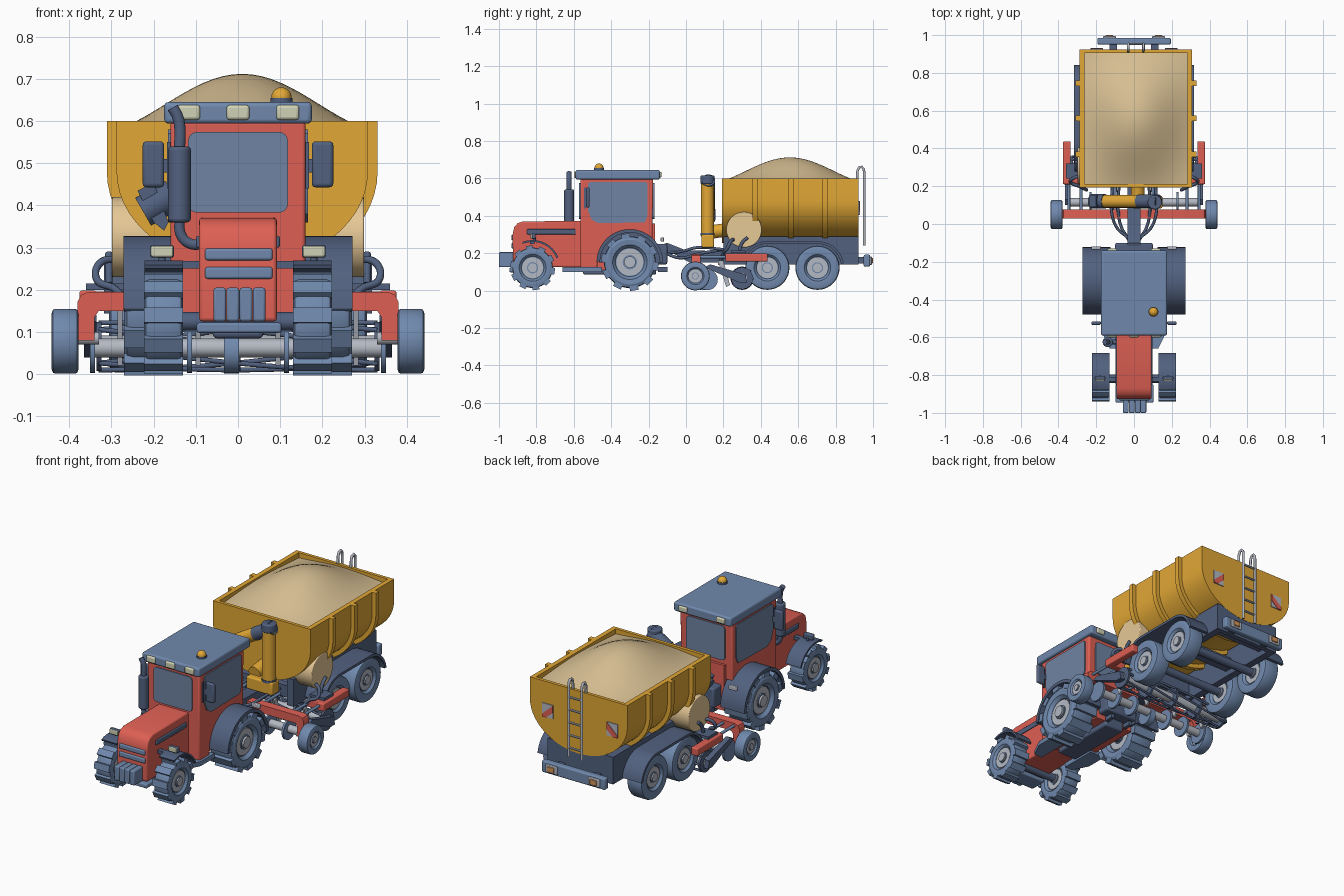
import bpy, bmesh, math
from mathutils import Vector, Matrix
from math import sin, cos, pi, radians

if "Cube" in bpy.data.objects:
    bpy.data.objects.remove(bpy.data.objects["Cube"])

def material(name, rgb):
    m = bpy.data.materials.new(name)
    lin = [(c / 255 / 12.92 if c < 11 else ((c / 255 + .055) / 1.055) ** 2.4) for c in rgb]
    m.diffuse_color = (*lin, 1)
    m.use_nodes = True
    m.node_tree.nodes["Principled BSDF"].inputs["Base Color"].default_value = m.diffuse_color
    return m

RED = material("red_paint", (222, 96, 84))
BLUE = material("steel_blue", (112, 137, 173))
DARK = material("dark_blue", (82, 97, 127))
GOLD = material("golden_yellow", (226, 168, 54))
TAN = material("drum_tan", (230, 200, 150))
SAND = material("sand", (214, 190, 146))
GRAY = material("light_gray", (180, 185, 195))
GLASS = material("window_glass", (112, 132, 163))
LAMP = material("lamp_cream", (208, 210, 182))
AMBER = material("amber", (216, 150, 90))

def finish(name, bm, mat, mirror=False, bev=0):
    bmesh.ops.recalc_face_normals(bm, faces=bm.faces)
    me = bpy.data.meshes.new(name)
    bm.to_mesh(me); bm.free()
    me.materials.append(mat)
    o = bpy.data.objects.new(name, me)
    bpy.context.collection.objects.link(o)
    if bev:
        b = o.modifiers.new("bevel", 'BEVEL')
        b.width, b.segments, b.limit_method = bev, 3, 'ANGLE'
    if mirror:
        o.modifiers.new("mirror", 'MIRROR').use_mirror_merge = False
    return o

def box(name, mat, x, y, z, mirror=False, bev=0):
    bm = bmesh.new()
    bmesh.ops.create_cube(bm, size=1)
    for v in bm.verts:
        v.co = [a[0] + (c + .5) * (a[1] - a[0]) for a, c in zip((x, y, z), v.co)]
    return finish(name, bm, mat, mirror, bev)

def cyl(name, mat, p0, p1, r, mirror=False, bev=0, seg=32):
    p0, p1 = Vector(p0), Vector(p1)
    d = p1 - p0
    bm = bmesh.new()
    M = Matrix.Translation((p0 + p1) / 2) @ d.to_track_quat('Z', 'Y').to_matrix().to_4x4()
    bmesh.ops.create_cone(bm, cap_ends=True, segments=seg, radius1=r, radius2=r, depth=d.length, matrix=M)
    return finish(name, bm, mat, mirror, bev)

def prism(name, mat, pts, axis, a, b, mirror=False, bev=0):
    """Extrude a (y,z) profile along x, (x,z) along y or (x,y) along z."""
    bm = bmesh.new()
    place = {'x': lambda p, t: (t, p[0], p[1]), 'y': lambda p, t: (p[0], t, p[1]), 'z': lambda p, t: (p[0], p[1], t)}[axis]
    A, B = [[bm.verts.new(place(p, t)) for p in pts] for t in (a, b)]
    bm.faces.new(A); bm.faces.new(B)
    for i in range(len(pts)):
        j = (i + 1) % len(pts)
        bm.faces.new((A[i], A[j], B[j], B[i]))
    return finish(name, bm, mat, mirror, bev)

def tube(name, mat, pts, r, mirror=False, smooth=True):
    for s in ((1, -1) if mirror else (1,)):
        cu = bpy.data.curves.new(name, 'CURVE')
        cu.dimensions, cu.bevel_depth, cu.bevel_resolution, cu.use_fill_caps = '3D', r, 3, True
        if smooth:
            sp = cu.splines.new('BEZIER'); sp.bezier_points.add(len(pts) - 1)
            for q, p in zip(sp.bezier_points, pts):
                q.co = (p[0] * s, p[1], p[2])
                q.handle_left_type = q.handle_right_type = 'AUTO'
        else:
            sp = cu.splines.new('POLY'); sp.points.add(len(pts) - 1)
            for q, p in zip(sp.points, pts):
                q.co = (p[0] * s, p[1], p[2], 1)
        cu.materials.append(mat)
        bpy.context.collection.objects.link(bpy.data.objects.new(name, cu))

def arc(cy, cz, r, a0, a1, n=20):
    return [(cy + r * cos(radians(a0 + (a1 - a0) * i / n)), cz + r * sin(radians(a0 + (a1 - a0) * i / n))) for i in range(n + 1)]

def wheel(name, x, y, z, R, w, lugs=0):
    T, h = R * (.9 if lugs else 1), w / 2
    prof = [(.5 * R, -h * .7), (.6 * R, -h * .95), (.86 * T, -h), (.97 * T, -h * .9), (T, -h * .7)]
    prof += [(r, -t) for r, t in reversed(prof)]
    n, bm = 40, bmesh.new()
    rows = [[bm.verts.new((x + t, y + r * cos(2 * pi * k / n), z + r * sin(2 * pi * k / n))) for r, t in prof] for k in range(n)]
    for k in range(n):
        A, B = rows[k], rows[(k + 1) % n]
        for i in range(len(prof)):
            j = (i + 1) % len(prof)
            bm.faces.new((A[i], A[j], B[j], B[i]))
    for i in range(lugs):          # straight full-width tread blocks
        M = Matrix.Translation((x, y, z)) @ Matrix.Rotation(2 * pi * (i + .25) / lugs, 4, 'X') @ Matrix.Translation((0, 0, R * .91)) @ Matrix.Diagonal((w, R * .3, R * .17, 1))
        bmesh.ops.create_cube(bm, size=1, matrix=M)
    finish(name + "_tyre", bm, BLUE, True)
    for part, m, r, t in (("rim", BLUE, .53, .62), ("hub", GRAY, .47, .72), ("hub_ring", BLUE, .25, .8), ("hub_cap", GRAY, .2, .95)):
        cyl(f"{name}_{part}", m, (x - h * t, y, z), (x + h * t, y, z), R * r, True)

# ---------- tractor ----------
wheel("front_wheel", .177, -.82, .122, .12, .092, 10)
wheel("rear_wheel", .2, -.30, .152, .154, .14, 10)
cyl("front_axle", DARK, (-.17, -.82, .125), (.17, -.82, .125), .022)
cyl("rear_axle", DARK, (-.2, -.30, .15), (.2, -.30, .15), .03)
box("gearbox", DARK, (-.06, .06), (-.55, -.16), (.085, .15), bev=.01)
prism("hood", RED, [(-.925, .125), (-.927, .30), (-.918, .34), (-.9, .36), (-.87, .37), (-.55, .372), (-.55, .125)], 'x', -.092, .092, bev=.008)
for z in (.24, .284):
    box("grille_slot", BLUE, (-.078, .082), (-.934, -.92), (z - .014, z + .014), bev=.006)
box("hood_side_vent", DARK, (.088, .099), (-.85, -.59), (.3, .328), True, .004)
box("front_bumper", BLUE, (-.098, .103), (-.945, -.85), (.098, .122), bev=.006)
for i in range(4):
    box("front_weight", BLUE, (-.058 + i * .031, -.028 + i * .031), (-1, -.92), (.125, .205), bev=.006)
prism("front_fender", DARK, arc(-.82, .122, .148, 22, 112) + arc(-.82, .122, .138, 112, 22), 'x', .13, .222, True)
box("fender_bracket", DARK, (.08, .17), (-.835, -.81), (.25, .268), True)
cyl("headlight_post", DARK, (.18, -.81, .26), (.18, -.81, .285), .008, True)
box("headlight_case", DARK, (.152, .208), (-.825, -.805), (.276, .306), True, .005)
box("headlight", LAMP, (.154, .206), (-.832, -.822), (.278, .304), True, .004)
prism("cab", RED, [(-.565, .12), (-.475, .12)] + arc(-.30, .15, .172, 172, 46) + [(-.175, .6), (-.565, .6)], 'x', -.16, .16, bev=.01)
box("cab_lower_body", RED, (-.118, .118), (-.56, -.165), (.11, .36))
prism("rear_fender", DARK, arc(-.30, .15, .178, 0, 178) + arc(-.30, .15, .16, 178, 0), 'x', .125, .272, True)
prism("fender_inner_panel", DARK, arc(-.30, .15, .165, 0, 180), 'x', .12, .13, True)
rc = [(x + sx * .02 * cos(a), z + sz * .02 * sin(a)) for sx, sz, x, z, rev in ((1, 1, .098, .554, 0), (-1, 1, -.098, .554, 1), (-1, -1, -.098, .403, 0), (1, -1, .098, .403, 1))
      for a in [pi / 2 * (4 - i if rev else i) / 4 for i in range(5)]]
prism("windshield", GLASS, rc, 'y', -.571, -.56)
prism("rear_window", GLASS, rc, 'y', -.18, -.169)
prism("side_window", GLASS, [(-.515, .58), (-.215, .58), (-.205, .57), (-.205, .40), (-.22, .365), (-.47, .36), (-.505, .38), (-.525, .43), (-.525, .57)], 'x', .155, .166, True)
box("door_handle", DARK, (.158, .168), (-.545, -.535), (.44, .55), True)
box("roof", BLUE, (-.175, .175), (-.59, -.14), (.594, .645), bev=.01)
for x in (-.117, 0, .118):
    box("roof_lamp", LAMP, (x - .027, x + .027), (-.6, -.575), (.603, .638), bev=.007)
box("rear_roof_lamp", LAMP, (.09, .14), (-.155, -.13), (.605, .635), True, .006)
cyl("beacon_base", DARK, (.103, -.465, .64), (.103, -.465, .655), .026)
bm = bmesh.new()
bmesh.ops.create_uvsphere(bm, u_segments=24, v_segments=12, radius=.024, matrix=Matrix.Translation((.103, -.465, .656)))
finish("beacon", bm, GOLD)
box("mirror", DARK, (.175, .226), (-.535, -.515), (.443, .552), True, .009)
box("mirror_arm", DARK, (.15, .18), (-.53, -.52), (.478, .51), True)
cyl("muffler", DARK, (-.139, -.625, .36), (-.139, -.625, .54), .027, bev=.008)
tube("exhaust_pipe", DARK, [(-.139, -.625, .53), (-.138, -.625, .585), (-.143, -.625, .61), (-.155, -.625, .632)], .014)
tube("exhaust_elbow", DARK, [(-.139, -.625, .37), (-.135, -.625, .33), (-.115, -.625, .31), (-.08, -.625, .308)], .013)
prism("step_tank", BLUE, [(.08, -.66), (.128, -.66), (.172, -.57), (.172, -.45), (.08, -.45)], 'z', .1, .125, True)
box("tail_light", GRAY, (.175, .225), (-.135, -.118), (.262, .285), True, .004)

# ---------- hitch and seeding frame ----------
box("rear_linkage", DARK, (-.1, .1), (-.2, -.1), (.14, .25), bev=.01)
box("lower_link", DARK, (.05, .07), (-.15, -.1), (.1, .125), True)
prism("drawbar", DARK, [(-.15, .24), (-.1, .255), (0, .215), (.25, .21), (.25, .15), (.02, .15), (-.1, .215)], 'x', -.035, .035)
for k in (0, .035):
    tube("hose", DARK, [(.115 - k, .2, .22), (.118 - k, .06, .23 - k), (.09 - k * .7, -.02, .21 - k), (.03, -.08, .205 - k * .5), (.012, -.13, .22)], .008, True)
prof = [(0, .195), (.355, .195), (.372, .188), (.38, .172), (.38, .08), (.34, .08), (.34, .135), (.33, .15), (0, .15)]
prism("red_crossbeam", RED, prof, 'y', .03, .077, True)
wheel("gauge_wheel", .41, .05, .078, .077, .064)
cyl("gauge_axle", GRAY, (.33, .05, .085), (.41, .05, .085), .015, True)
box("red_side_arm", RED, (.335, .376), (.21, .437), (.155, .198), True, .006)
box("red_side_bracket", RED, (.27, .36), (.21, .25), (.158, .196), True, .004)
for x in (.1, .28, .345):
    cyl("link_rod", BLUE, (x, .06, .18), (x, .23, .18), .008, True, seg=12)
box("side_plate", DARK, (.27, .36), (.24, .32), (.2, .215), True)
# twisted-bar cage roller
cyl("roller_core", GRAY, (-.34, .3, .066), (.34, .3, .066), .026)
for k in range(8):
    tube("roller_bar", DARK, [(-.33 + .66 * i / 16, .3 + .056 * cos(2 * pi * k / 8 + i * .1), .066 + .056 * sin(2 * pi * k / 8 + i * .1)) for i in range(17)], .006)
for x in (-.33, -.165, 0, .165, .33):
    cyl("roller_disc", DARK, (x - .006, .3, .066), (x + .006, .3, .066), .058)
cyl("disc_shaft", GRAY, (-.34, .115, .062), (.34, .115, .062), .022)
for x in (.115, .23, .345):
    cyl("coulter_disc", BLUE, (x - .006, .115, .058), (x + .006, .115, .058), .055, True)
cyl("centre_disc", BLUE, (-.033, .09, .052), (.002, .09, .052), .05)
for x in (.095, .28):
    prism("tine", GRAY, [(.17, .16), (.2, .16), (.235, .03), (.215, .02)], 'x', x - .006, x + .006, True)
prism("packer_arm", DARK, [(.1, .125), (.13, .14), (.32, .085), (.325, .04), (.29, .04)], 'x', .335, .365, True)
tube("seed_hose", DARK, [(.27, .26, .27), (.325, .24, .265), (.335, .22, .225), (.29, .2, .2), (.25, .18, .14)], .009, True)

# ---------- trailer ----------
HX = .01
def u_shape(off, top):
    low = [(HX + (.298 + off) * cos(a), .48 - (.225 + off) * sin(a)) for a in (pi * i / 28 for i in range(29))]
    return [(HX + .298 + off, top)] + low + [(HX - .298 - off, top)]
prism("hopper", GOLD, u_shape(0, .56), 'y', .193, .923)
for s in (-1, 1):
    box("hopper_side_rim", GOLD, sorted((HX + s * .298, HX + s * .272)), (.193, .923), (.555, .6))
for y in (.193, .905):
    box("hopper_end_rim", GOLD, (HX - .298, HX + .298), (y, y + .018), (.555, .6))
for y in (.37, .56, .745):
    prism("hopper_rib", GOLD, u_shape(.023, .6) + u_shape(-.01, .6)[::-1], 'y', y - .014, y + .014)
# heaped load
N, bm = 24, bmesh.new()
bump = lambda t: .5 + .5 * cos(pi * t * .75)
g = [bm.verts.new((HX + u * .274, .555 + v * .352, .568 + .144 * bump(u) * bump(v)))
     for u in (2 * i / N - 1 for i in range(N + 1)) for v in (2 * j / N - 1 for j in range(N + 1))]
for i in range(N):
    for j in range(N):
        k = i * (N + 1) + j
        bm.faces.new((g[k], g[k + N + 1], g[k + N + 2], g[k + 1]))
finish("grain_heap", bm, SAND)

for y in (.435, .703):
    wheel("trailer_wheel", .258, y, .122, .118, .095)
    cyl("trailer_axle", DARK, (-.25, y, .122), (.25, y, .122), .022)
outer = arc(.703, .122, .142, 10, 90, 10) + arc(.435, .122, .142, 90, 165, 10)
inner = arc(.435, .122, .128, 165, 90, 10) + arc(.703, .122, .128, 90, 10, 10)
prism("trailer_fender", DARK, outer + inner, 'x', .195, .318, True)
box("chassis_rail", DARK, (.16, .2), (.2, .92), (.14, .29), True)
for y in (.22, .56, .83):
    box("chassis_crossbeam", DARK, (-.18, .18), (y, y + .04), (.17, .235))
box("chassis_rear_plate", DARK, (-.2, .2), (.895, .922), (.14, .29))
box("bumper_bracket", DARK, (.09, .13), (.9, .965), (.145, .18), True)
box("rear_bumper", BLUE, (-.193, .195), (.95, .985), (.128, .192), bev=.008)
box("rear_light", GRAY, (.095, .165), (.98, .994), (.138, .182), True, .004)
box("rear_indicator", AMBER, (.11, .15), (.99, 1), (.146, .174), True, .003)
box("warning_plate", GRAY, (.165, .23), (.92, .928), (.405, .48), True)
prism("warning_stripe", RED, [(.165, .478), (.165, .44), (.205, .405), (.23, .405), (.23, .42)], 'y', .924, .931, True)
for x in (-.03, .05):
    tube("ladder_rail", GRAY, [(x, .915, .6), (x, .917, .64), (x, .925, .658), (x, .94, .662), (x, .95, .65), (x, .953, .63), (x, .953, .24)], .007, smooth=False)
for i in range(5):
    z = .29 + i * .07
    cyl("ladder_rung", GRAY, (-.03, .953, z), (.05, .953, z), .006, seg=10)
# seed drums on the sides
cyl("side_drum", TAN, (.18, .31, .325), (.299, .31, .325), .095, True, .004, 48)
tube("drum_lever", DARK, [(.306, .285, .215), (.306, .3, .255), (.306, .33, .285)], .009, True)
# loading auger
cyl("auger_outlet", GOLD, (.02, .115, .31), (.02, .25, .33), .036)
box("auger_sump", GOLD, (-.01, .15), (.083, .15), (.23, .3), bev=.008)
cyl("auger_collar", DARK, (.11, .115, .295), (.11, .115, .308), .038)
cyl("auger_riser", GOLD, (.11, .115, .29), (.11, .115, .59), .035)
cyl("auger_cap", DARK, (.11, .115, .57), (.11, .115, .615), .038, bev=.006)
a, b = Vector((.13, .12, .59)), Vector((-.225, .12, .385))
cyl("auger_top_joint", DARK, a, a.lerp(b, .3), .036)
cyl("auger_arm", GOLD, a.lerp(b, .28), a.lerp(b, .82), .034)
cyl("auger_spout", DARK, a.lerp(b, .8), b, .038)
prism("auger_chute", DARK, [(-.238, .435), (-.2, .455), (-.165, .36), (-.175, .34), (-.2, .36)], 'y', .09, .15)

# smooth shading with sharp edges kept
bpy.ops.object.select_all(action='DESELECT')
for o in bpy.data.objects:
    if o.type == 'MESH':
        o.select_set(True)
        bpy.context.view_layer.objects.active = o
bpy.ops.object.shade_smooth_by_angle(angle=radians(32))
